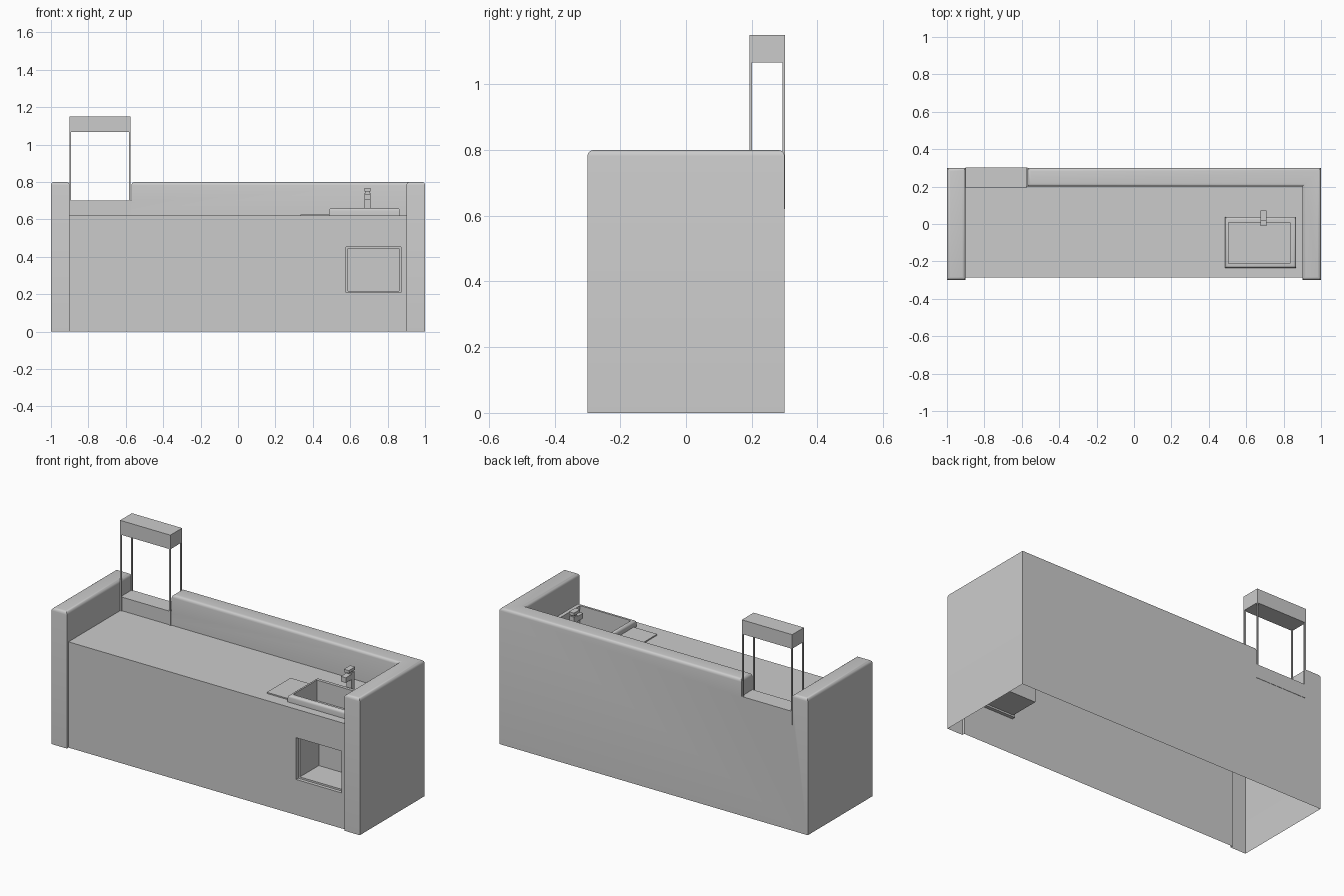
import bpy, bmesh
from mathutils import Vector

default = bpy.data.objects.get("Cube")
if default:
    bpy.data.objects.remove(default, do_unlink=True)


def box(name, x, y, z):
    """Box from its (min, max) range on each axis."""
    bm = bmesh.new()
    bmesh.ops.create_cube(bm, size=1)
    for v in bm.verts:
        v.co = Vector([r[0] if c < 0 else r[1] for c, r in zip(v.co, (x, y, z))])
    mesh = bpy.data.meshes.new(name)
    bm.to_mesh(mesh)
    bm.free()
    obj = bpy.data.objects.new(name, mesh)
    bpy.context.collection.objects.link(obj)
    return obj


def cut(obj, x, y, z):
    """Subtract a box-shaped volume."""
    cutter = box("cutter", x, y, z)
    cutter.hide_render = True
    mod = obj.modifiers.new("cut", "BOOLEAN")
    mod.operation = "DIFFERENCE"
    mod.solver = "EXACT"
    mod.object = cutter
    bpy.context.view_layer.objects.active = obj
    bpy.ops.object.modifier_apply(modifier=mod.name)
    bpy.data.objects.remove(cutter, do_unlink=True)


def round_top(obj, height, radius, open_bottom=False):
    """Round the edges bordering the top face; optionally leave the underside open."""
    bm = bmesh.new()
    bm.from_mesh(obj.data)
    bmesh.ops.remove_doubles(bm, verts=bm.verts, dist=0.0001)
    bmesh.ops.dissolve_limit(bm, angle_limit=0.01, verts=bm.verts, edges=bm.edges)
    edges = [e for e in bm.edges
             if all(abs(v.co.z - height) < 0.001 for v in e.verts)
             and len(e.link_faces) == 2 and e.calc_face_angle(0) > 0.5]
    bmesh.ops.bevel(bm, geom=edges, offset=radius, segments=4,
                    profile=0.5, affect="EDGES", clamp_overlap=True)
    if open_bottom:
        low = [f for f in bm.faces if all(v.co.z < 0.001 for v in f.verts)]
        bmesh.ops.delete(bm, geom=low, context="FACES")
    bm.to_mesh(obj.data)
    bm.free()
    bpy.ops.object.select_all(action="DESELECT")
    obj.select_set(True)
    bpy.context.view_layer.objects.active = obj
    bpy.ops.object.shade_smooth_by_angle(angle=0.6)


COUNTER, WALL = 0.62, 0.8
BOWL = ((0.506, 0.835), (-0.212, 0.008), (0.54, 1))

# Counter shell with raised end walls and back wall
counter = box("counter_body", (-1, 1), (-0.3, 0.3), (0, WALL))
cut(counter, (-0.9, 0.9), (-0.5, 0.2), (COUNTER, 1))
cut(counter, (-0.9, 0.9), (-0.5, -0.285), (-0.1, 1))
cut(counter, (-0.9, -0.57), (0.1, 0.5), (0.69, 1))
round_top(counter, WALL, 0.018, open_bottom=True)

# Front niche with a stepped rim, then the sink bowl
shell_cuts = [
    ((0.577, 0.872), (-0.4, -0.265), (0.208, 0.453)),
    ((0.587, 0.862), (-0.4, -0.09), (0.218, 0.443)),
    BOWL,
]
bm = bmesh.new()
bm.from_mesh(counter.data)
# Close the underside while cutting, then reopen it
bmesh.ops.holes_fill(bm, edges=[e for e in bm.edges if e.is_boundary], sides=0)
bm.to_mesh(counter.data)
bm.free()
for volume in shell_cuts:
    cut(counter, *volume)
bm = bmesh.new()
bm.from_mesh(counter.data)
floor = [f for f in bm.faces if all(v.co.z < 0.001 for v in f.verts)]
bmesh.ops.delete(bm, geom=floor, context="FACES")
bm.to_mesh(counter.data)
bm.free()

# Raised sink rim and flat drainer
rim = box("sink_rim", (0.487, 0.867), (-0.235, 0.038), (COUNTER, 0.66))
round_top(rim, 0.66, 0.014)
cut(rim, *BOWL)
box("drainer_plate", (0.335, 0.487), (-0.212, 0.008), (COUNTER - 0.01, 0.627))

# Tap
box("tap_post", (0.676, 0.708), (0.038, 0.07), (COUNTER, 0.742))
box("tap_spout", (0.676, 0.708), (-0.012, 0.04), (0.705, 0.735))
box("tap_handle", (0.676, 0.708), (0.015, 0.073), (0.75, 0.767))
box("tap_neck", (0.682, 0.702), (0.044, 0.064), (0.74, 0.752))

# Serving hatch: sill, four thin legs and canopy
box("hatch_sill", (-0.9, -0.57), (0.198, 0.302), (COUNTER, 0.7))
for side, x in (("right", -0.9), ("left", -0.582)):
    for end, y in (("front", 0.193), ("back", 0.294)):
        box(f"hatch_leg_{end}_{side}", (x, x + 0.008), (y, y + 0.008), (COUNTER, 1.07))
box("hatch_canopy", (-0.9, -0.574), (0.193, 0.302), (1.067, 1.15))
